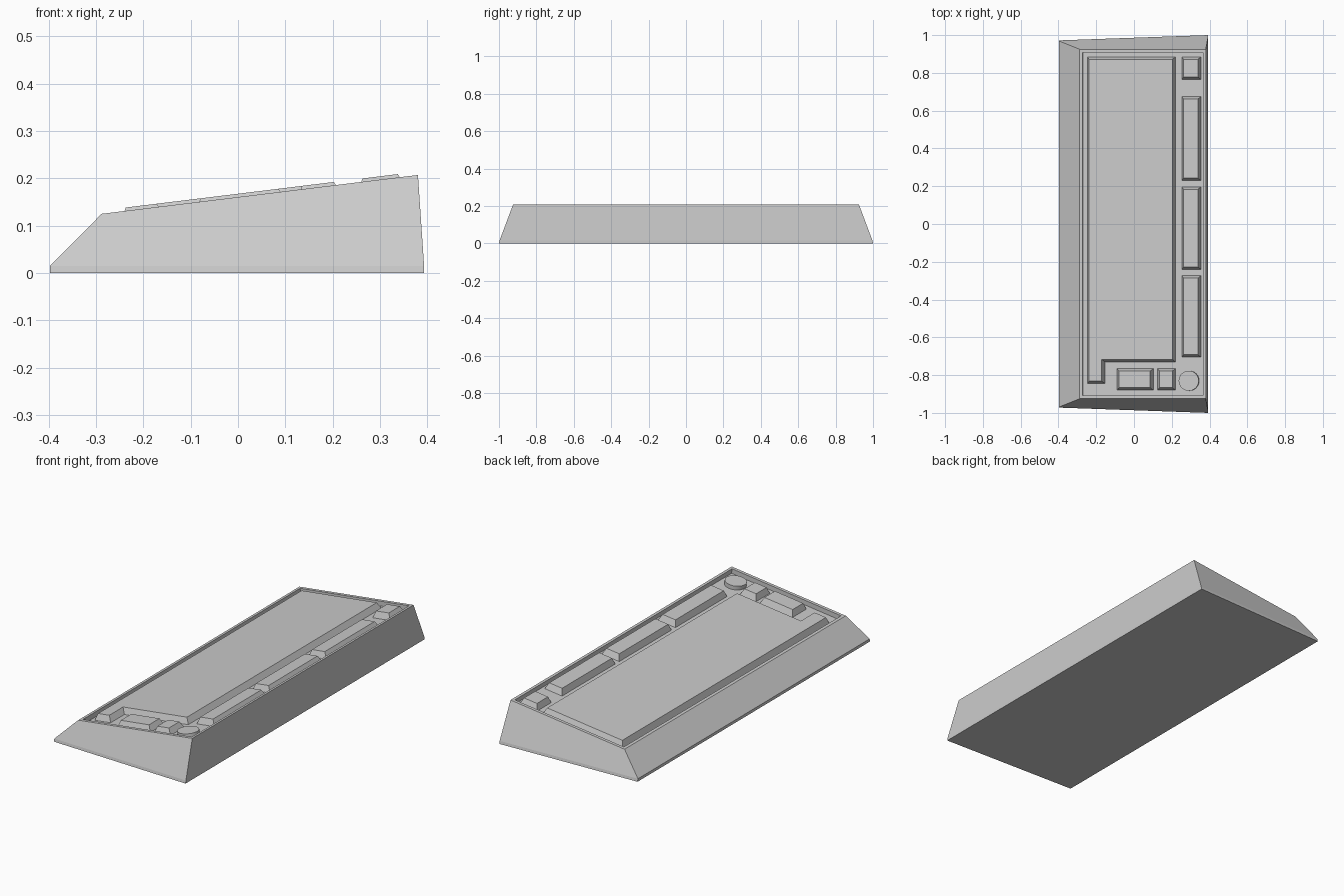
import bpy, bmesh, math
from mathutils import Vector

cube = bpy.data.objects.get("Cube")
if cube:
    bpy.data.objects.remove(cube, do_unlink=True)

GREY = (0.6, 0.6, 0.6, 1.0)
mat = bpy.data.materials.new("light grey plastic")
mat.use_nodes = True
mat.diffuse_color = GREY
mat.node_tree.nodes["Principled BSDF"].inputs["Base Color"].default_value = GREY

# Sloping top plane of the case
FRONT_X, FRONT_Z, BACK_X, BACK_Z = -0.288, 0.125, 0.38, 0.207
TILT = math.atan2(BACK_Z - FRONT_Z, BACK_X - FRONT_X)
DEPTH = 0.025


def on_slope(x, y, h=0.0):
    """Point at height h along the normal of the sloping top."""
    z = FRONT_Z + (x - FRONT_X) * math.tan(TILT)
    return Vector((x - h * math.sin(TILT), y, z + h * math.cos(TILT)))


def loft(name, loops):
    """Closed solid through matching loops, from first cap to last cap."""
    bm = bmesh.new()
    rings = [[bm.verts.new(p) for p in loop] for loop in loops]
    for low, high in zip(rings, rings[1:]):
        n = len(low)
        for i in range(n):
            j = (i + 1) % n
            bm.faces.new((low[i], low[j], high[j], high[i]))
    bm.faces.new(rings[0][::-1])
    bm.faces.new(rings[-1])
    bmesh.ops.recalc_face_normals(bm, faces=bm.faces)
    mesh = bpy.data.meshes.new(name)
    bm.to_mesh(mesh)
    bm.free()
    mesh.materials.append(mat)
    obj = bpy.data.objects.new(name, mesh)
    bpy.context.collection.objects.link(obj)
    return obj


def rect(x0, x1, y0, y1):
    return [(x0, y0), (x1, y0), (x1, y1), (x0, y1)]


def inset(points, amount):
    """Shrink a counter-clockwise right-angled outline."""
    result = []
    for i, p in enumerate(points):
        a, b, c = Vector(points[i - 1]), Vector(p), Vector(points[(i + 1) % len(points)])
        d1, d2 = (b - a).normalized(), (c - b).normalized()
        result.append(b + amount * (Vector((-d1.y, d1.x)) + Vector((-d2.y, d2.x))))
    return result


def key_block(name, outline, top=0.007, taper=0.0135):
    upper = inset(outline, taper) if taper else outline
    return loft(name, [[on_slope(x, y, -DEPTH) for x, y in outline],
                       [on_slope(x, y, top) for x, y in upper]])


# Case: foot band, sloping sides, thin rim and recessed tray
foot = [(-0.397, -0.972), (0.393, -1.0), (0.393, 1.0), (-0.397, 0.972)]
tray = rect(-0.272, 0.366, -0.908, 0.908)
loft("case", [
    [(x, y, 0) for x, y in foot],
    [(x, y * 0.997, 0.015) for x, y in foot],
    [on_slope(x, y) for x, y in rect(FRONT_X, BACK_X, -0.925, 0.925)],
    [on_slope(x, y) for x, y in tray],
    [on_slope(x, y, -DEPTH) for x, y in tray],
])

# Main key field with a leg at its front corner
key_block("main_key_block", [(-0.25, -0.845), (-0.157, -0.845), (-0.157, -0.73),
                             (0.217, -0.73), (0.217, 0.885), (-0.25, 0.885)])

# Row of function key groups along the back
for i, (y0, y1) in enumerate([(0.765, 0.885), (0.23, 0.675),
                              (-0.24, 0.197), (-0.705, -0.273)]):
    key_block(f"function_keys_{i + 1}", rect(0.25, 0.352, y0, y1))

# Small groups at the end
key_block("arrow_keys", rect(-0.092, 0.1, -0.88, -0.765))
key_block("end_key", rect(0.122, 0.217, -0.88, -0.765))

# Round knob
circle = [(0.289 + 0.053 * math.cos(a), -0.83 + 0.053 * math.sin(a))
          for a in (math.tau * i / 32 for i in range(32))]
knob = key_block("knob", circle, top=-0.004, taper=0)
bpy.context.view_layer.objects.active = knob
knob.select_set(True)
bpy.ops.object.shade_smooth_by_angle(angle=math.radians(30))
